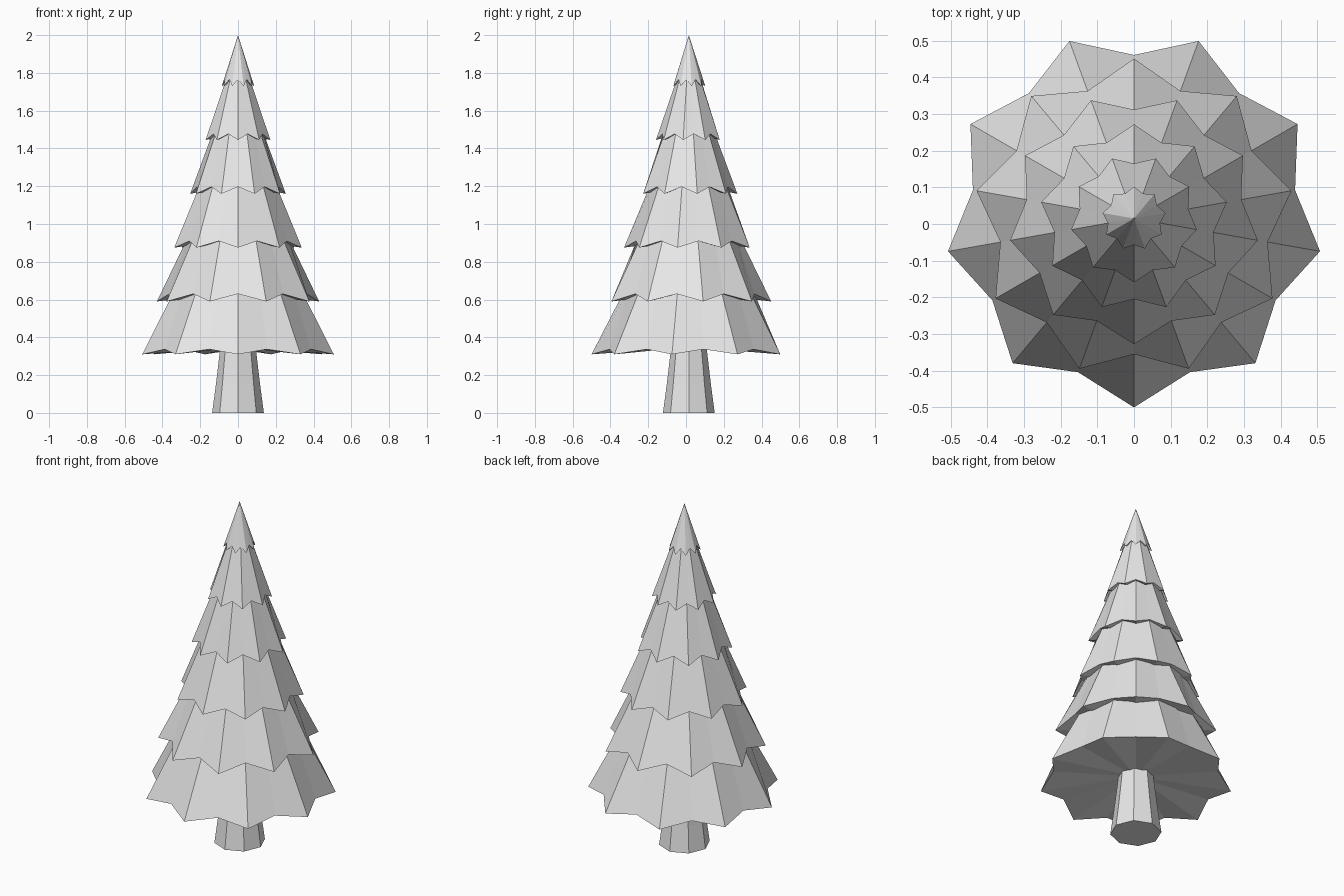
import bpy
import bmesh
from math import cos, sin, radians

cube = bpy.data.objects.get("Cube")
if cube:
    bpy.data.objects.remove(cube, do_unlink=True)

CENTRE_Y = 0.015
POINTS = 9

grey = bpy.data.materials.new("light_grey")
grey.use_nodes = True
grey.diffuse_color = (0.8, 0.8, 0.8, 1)
grey.node_tree.nodes["Principled BSDF"].inputs["Base Color"].default_value = (0.8, 0.8, 0.8, 1)


def add_ring(bm, radii, heights, count, start):
    """Ring of vertices cycling through the given radii and heights."""
    ring = []
    for i in range(count):
        a = radians(start + 360 * i / count)
        r, z = radii[i % len(radii)], heights[i % len(heights)]
        ring.append(bm.verts.new((r * cos(a), CENTRE_Y + r * sin(a), z)))
    return ring


def bridge(bm, lower, upper):
    for i in range(len(lower)):
        j = (i + 1) % len(lower)
        bm.faces.new((lower[i], lower[j], upper[j], upper[i]))


def fan(bm, ring, z):
    tip = bm.verts.new((0, CENTRE_Y, z))
    for i in range(len(ring)):
        bm.faces.new((ring[i], ring[(i + 1) % len(ring)], tip))


def finish(bm, name):
    bmesh.ops.recalc_face_normals(bm, faces=bm.faces)
    mesh = bpy.data.meshes.new(name)
    bm.to_mesh(mesh)
    bm.free()
    mesh.materials.append(grey)
    bpy.context.collection.objects.link(bpy.data.objects.new(name, mesh))


# Trunk: flared octagonal column
bm = bmesh.new()
profile = [(0.137, 0.0), (0.117, 0.15), (0.097, 0.32), (0.09, 0.4)]
rings = [add_ring(bm, [r], [z], 8, -90) for r, z in profile]
for lower, upper in zip(rings, rings[1:]):
    bridge(bm, lower, upper)
bm.faces.new(rings[0])
bm.faces.new(rings[-1])
finish(bm, "trunk")

# Foliage: tip radius, tip z, notch radius, notch z, top radius, top z
tiers = [
    (0.515, 0.31, 0.446, 0.337, 0.335, 0.66),
    (0.436, 0.59, 0.370, 0.63, 0.265, 0.94),
    (0.343, 0.875, 0.297, 0.91, 0.195, 1.23),
    (0.257, 1.16, 0.220, 1.197, 0.130, 1.50),
    (0.174, 1.445, 0.150, 1.477, 0.056, 1.79),
    (0.087, 1.73, 0.072, 1.765, 0.0, 2.0),
]
for n, (tip_r, tip_z, notch_r, notch_z, top_r, top_z) in enumerate(tiers):
    # Alternate tiers turn by half a point so tips sit over notches
    start = -90 + (n % 2) * 180 / POINTS
    bm = bmesh.new()
    skirt = add_ring(bm, [tip_r, notch_r], [tip_z, notch_z], POINTS * 2, start)
    if top_r > 0:
        top = add_ring(bm, [top_r], [top_z], POINTS * 2, start)
        bridge(bm, skirt, top)
        bm.faces.new(top)
    else:
        fan(bm, skirt, top_z)
    fan(bm, skirt, notch_z + 0.012)  # shallow underside
    finish(bm, f"foliage_tier_{n + 1}")
